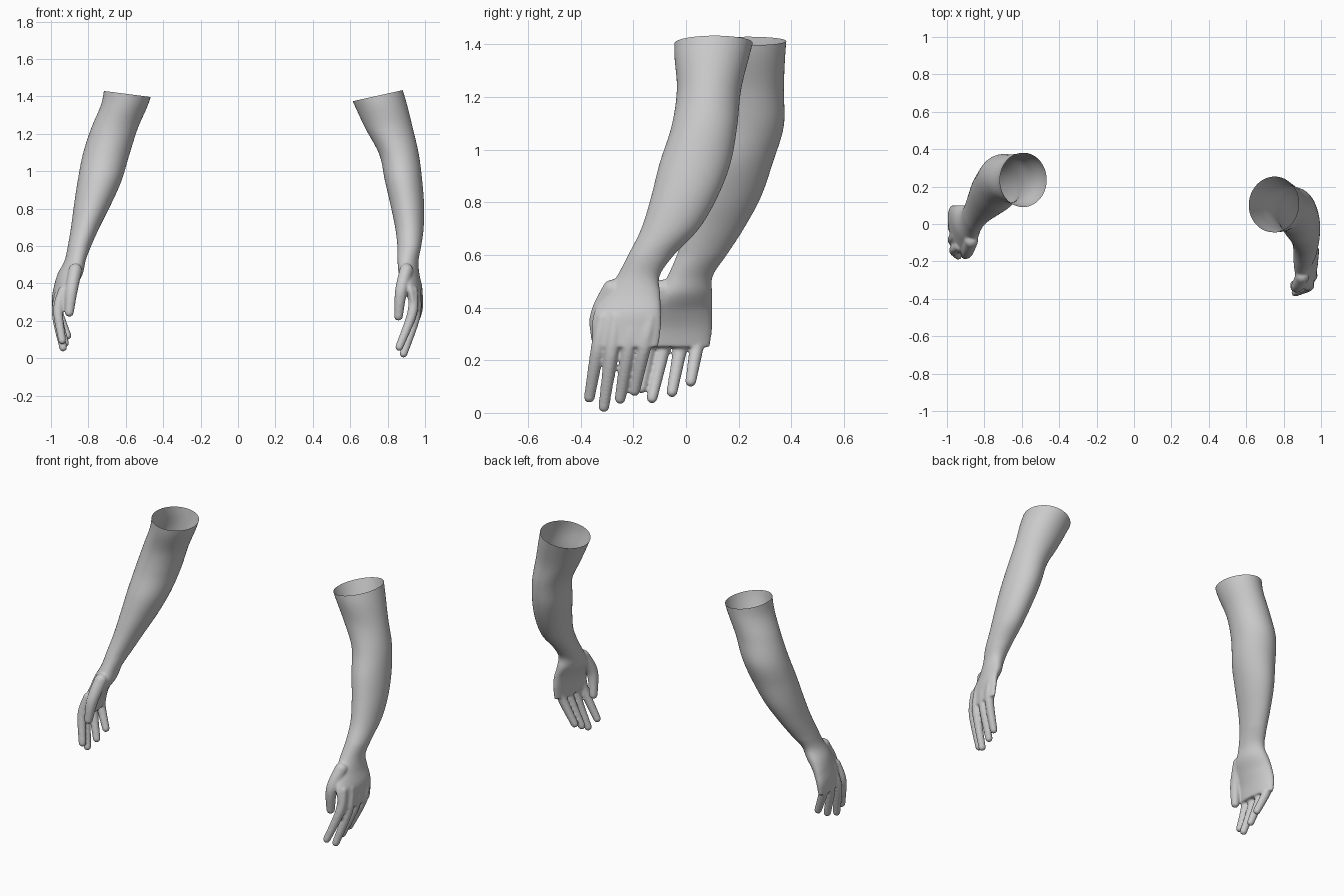
import bpy
import bmesh
from math import sin, cos, pi, sqrt
from mathutils import Vector, Matrix

cube = bpy.data.objects.get("Cube")
if cube:
    bpy.data.objects.remove(cube, do_unlink=True)

skin = bpy.data.materials.new("plain grey")
skin.use_nodes = True
grey = (0.6, 0.6, 0.6, 1)
skin.diffuse_color = grey
skin.node_tree.nodes["Principled BSDF"].inputs["Base Color"].default_value = grey

SECTION_SIDES = 40


def smooth_path(points, steps):
    """Pass a smooth curve through rows of any length."""
    rows = [Vector(p) for p in points]
    rows = [rows[0]] + rows + [rows[-1]]
    out = []
    for a, b, c, d in zip(rows, rows[1:], rows[2:], rows[3:]):
        for i in range(steps):
            t = i / steps
            out.append(b + (c - a) * (t / 2)
                       + (a * 2 - b * 5 + c * 4 - d) * (t * t / 2)
                       + (b * 3 - a - c * 3 + d) * (t ** 3 / 2))
    out.append(rows[-1])
    return out


def add_limb(bm, sections, slant):
    """Loft ellipses given as height, x range, y range; slant turns the palm."""
    rings = []
    for z, x_min, x_max, y_min, y_max in smooth_path(sections, 6):
        # the turn grows gradually from wrist to knuckles
        turn = slant * min(1, max(0, (0.6 - z) / 0.2))
        ring = []
        for i in range(SECTION_SIDES):
            a = 2 * pi * i / SECTION_SIDES
            u = cos(a) * sqrt(1 - turn * turn) + turn * sin(a)
            x = (x_min + x_max + (x_max - x_min) * u) / 2
            y = (y_min + y_max + (y_max - y_min) * sin(a)) / 2
            ring.append(bm.verts.new((x, y, z)))
        rings.append(ring)
    for upper, lower in zip(rings, rings[1:]):
        for i in range(SECTION_SIDES):
            j = (i + 1) % SECTION_SIDES
            bm.faces.new((upper[i], lower[i], lower[j], upper[j]))
    bm.faces.new(rings[0])
    bm.faces.new(rings[-1][::-1])


def add_digit(bm, joints, radii):
    """Sweep a tapering ball along the joints of a finger."""
    rows = [tuple(j) + (r,) for j, r in zip(joints, radii)]
    for x, y, z, r in smooth_path(rows, 14):
        bmesh.ops.create_icosphere(bm, subdivisions=2, radius=r,
                                   matrix=Matrix.Translation((x, y, z)))


def build_arm(name, side, sections, fingers, thumb, rim_point, rim_normal):
    bm = bmesh.new()
    add_limb(bm, sections, 0.45 * side)
    for base, tip in fingers:
        base, tip = Vector(base), Vector(tip)
        knuckle = base.lerp(tip, 0.4) + Vector((0.025 * side, 0, 0))
        add_digit(bm, (base, knuckle, tip), (0.028, 0.028, 0.022))
    add_digit(bm, thumb, (0.038, 0.034, 0.025))
    bmesh.ops.recalc_face_normals(bm, faces=bm.faces)
    mesh = bpy.data.meshes.new(name)
    bm.to_mesh(mesh)
    bm.free()
    arm = bpy.data.objects.new(name, mesh)
    bpy.context.collection.objects.link(arm)

    # fuse palm, fingers and forearm into one skin
    fuse = arm.modifiers.new("fuse", "REMESH")
    fuse.mode = "VOXEL"
    fuse.voxel_size = 0.006
    soften = arm.modifiers.new("soften", "SMOOTH")
    soften.factor = 0.5
    soften.iterations = 8
    graph = bpy.context.evaluated_depsgraph_get()
    fused = bpy.data.meshes.new_from_object(arm.evaluated_get(graph))
    arm.modifiers.clear()

    # cut the sleeve end open along the tilted rim
    bm = bmesh.new()
    bm.from_mesh(fused)
    bmesh.ops.bisect_plane(bm, geom=bm.verts[:] + bm.edges[:] + bm.faces[:],
                           plane_co=rim_point, plane_no=rim_normal,
                           clear_outer=True)
    for face in bm.faces:
        face.smooth = True
        face.material_index = 0
    bm.to_mesh(fused)
    bm.free()
    arm.data = fused
    fused.name = name
    fused.materials.clear()
    fused.materials.append(skin)
    bpy.data.meshes.remove(mesh)
    return arm


# left arm, reaching further forward
build_arm(
    "left_arm", 1,
    sections=[
        (1.50, .56, .86, -.04, .28),
        (1.37, .615, .90, -.045, .245),
        (1.23, .68, .935, -.035, .21),
        (1.09, .755, .967, -.055, .195),
        (.95, .785, .985, -.10, .17),
        (.82, .815, .995, -.133, .12),
        (.70, .84, .993, -.17, .05),
        (.60, .852, .98, -.22, -.045),
        (.52, .853, .965, -.262, -.10),
        (.45, .86, .97, -.31, -.097),
        (.38, .89, .985, -.35, -.095),
        (.32, .91, .985, -.357, -.095),
        (.25, .92, .983, -.352, -.105),
    ],
    fingers=[
        ((.935, -.315, .36), (.862, -.367, .06)),
        ((.95, -.265, .36), (.885, -.312, .024)),
        ((.955, -.20, .36), (.885, -.25, .055)),
        ((.96, -.135, .36), (.895, -.195, .085)),
    ],
    thumb=[(.90, -.28, .47), (.872, -.333, .36), (.858, -.325, .225)],
    rim_point=(.745, 0, 1.403), rim_normal=(-.22, 0, 1))

# right arm, held further back
build_arm(
    "right_arm", -1,
    sections=[
        (1.50, -.71, -.44, .08, .39),
        (1.37, -.728, -.475, .095, .378),
        (1.23, -.785, -.535, .115, .372),
        (1.09, -.83, -.58, .10, .372),
        (.95, -.857, -.622, .06, .33),
        (.82, -.877, -.68, .03, .285),
        (.70, -.893, -.74, 0, .22),
        (.60, -.91, -.785, -.035, .155),
        (.52, -.928, -.815, -.07, .102),
        (.45, -.965, -.83, -.11, .10),
        (.38, -.985, -.87, -.15, .10),
        (.32, -.995, -.90, -.155, .10),
        (.25, -.99, -.92, -.155, .09),
    ],
    fingers=[
        ((-.935, -.12, .36), (-.94, -.17, .095)),
        ((-.95, -.06, .36), (-.935, -.129, .057)),
        ((-.955, 0, .36), (-.925, -.053, .08)),
        ((-.96, .06, .36), (-.912, .018, .12)),
    ],
    thumb=[(-.87, -.09, .47), (-.89, -.145, .36), (-.902, -.165, .245)],
    rim_point=(-.595, 0, 1.413), rim_normal=(.13, 0, 1))
